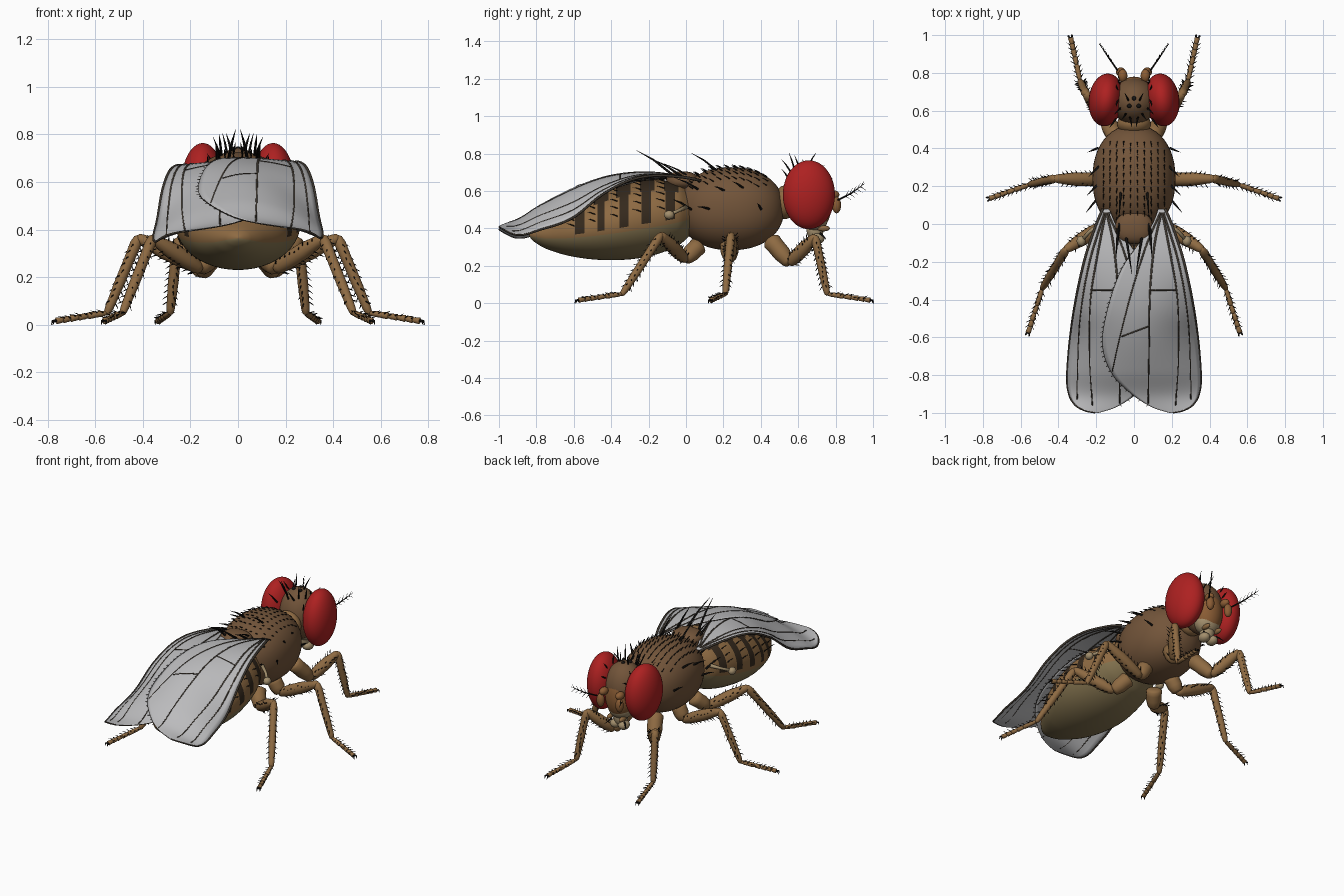
import bpy, bmesh, math, random
from mathutils import Vector as V

if "Cube" in bpy.data.objects:
    bpy.data.objects.remove(bpy.data.objects["Cube"])

random.seed(4)

def mat(name, c):
    m = bpy.data.materials.new(name)
    m.diffuse_color = (*c, 1)
    m.use_nodes = True
    m.node_tree.nodes["Principled BSDF"].inputs["Base Color"].default_value = m.diffuse_color
    return m

BROWN = mat("thorax brown", (.17, .09, .042))
TAN = mat("leg tan", (.27, .145, .055))
PALE = mat("pale tan", (.36, .27, .15))
FACE = mat("face orange", (.26, .11, .035))
BELLY = mat("belly olive", (.22, .165, .075))
BAND = mat("band dark", (.035, .022, .012))
RED = mat("eye red", (.42, .015, .015))
BLACK = mat("bristle black", (.008, .007, .006))
VEIN = mat("vein", (.05, .04, .03))
WING = mat("wing grey", (.5, .5, .51))

def finish(name, bm, *mats):
    bmesh.ops.recalc_face_normals(bm, faces=bm.faces)
    me = bpy.data.meshes.new(name)
    bm.to_mesh(me)
    bm.free()
    for m in mats:
        me.materials.append(m)
    for p in me.polygons:
        p.use_smooth = True
    ob = bpy.data.objects.new(name, me)
    bpy.context.collection.objects.link(ob)
    return ob

def ellipsoid(name, c, r, m, e=1.0, rot=(0, 0, 0), seg=32):
    bm = bmesh.new()
    bmesh.ops.create_uvsphere(bm, u_segments=seg, v_segments=seg // 2, radius=1)
    for v in bm.verts:
        v.co = V([math.copysign(abs(k) ** e, k) * s for k, s in zip(v.co, r)])
    ob = finish(name, bm, m)
    ob.location, ob.rotation_euler = c, rot
    return ob

def tube(bm, pts, radii, n=8):
    pts = [V(p) for p in pts]
    d = pts[-1] - pts[0]
    k = min(range(3), key=lambda i: abs(d[i]))
    ref = V([float(i == k) for i in range(3)])
    rings = []
    for i, p in enumerate(pts):
        t = (pts[min(i + 1, len(pts) - 1)] - pts[max(i - 1, 0)]).normalized()
        u = t.cross(ref).normalized()
        w = t.cross(u)
        rings.append([bm.verts.new(p + radii[i] * (math.cos(a) * u + math.sin(a) * w))
                      for a in (2 * math.pi * j / n for j in range(n))])
    for a, b in zip(rings, rings[1:]):
        for j in range(n):
            bm.faces.new((a[j], a[(j + 1) % n], b[(j + 1) % n], b[j]))
    bm.faces.new(rings[0][::-1])
    bm.faces.new(rings[-1])

def limb(bm, a, b, r0, rm, r1, n=12):
    a, b = V(a), V(b)
    tube(bm, [a.lerp(b, t) for t in (-.03, .0, .08, .3, .6, .93, 1, 1.03)],
         [r0 * .3, r0 * .75, r0, rm, rm, r1, r1 * .8, r1 * .3], n)

def bristle(bm, p, d, r=.004):
    p, d = V(p), V(d)
    tube(bm, [p - d * .1, p + d * .5 + V((0, 0, d.length * .05)), p + d], [r, r * .7, r * .1], 5)

def interp(table, t):
    # smooth interpolation through (t, value) pairs
    T = sorted(table)
    t = max(T[0][0], min(T[-1][0], t))
    i = next(k for k in range(len(T) - 1) if t <= T[k + 1][0])
    def slope(k):
        a, b = T[max(k - 1, 0)], T[min(k + 1, len(T) - 1)]
        return (b[1] - a[1]) / (b[0] - a[0])
    h = T[i + 1][0] - T[i][0]
    s = (t - T[i][0]) / h
    return ((2*s**3 - 3*s*s + 1) * T[i][1] + (s**3 - 2*s*s + s) * h * slope(i)
            + (3*s*s - 2*s**3) * T[i + 1][1] + (s**3 - s*s) * h * slope(i + 1))

# Thorax, scutellum, neck
TC, TR, E = (0, .24, .505), (.22, .285, .222), .92
ellipsoid("thorax", TC, TR, BROWN, E, seg=48)
ellipsoid("scutellum", (0, -.02, .655), (.1, .085, .05), BROWN, .85)
ellipsoid("neck", (0, .53, .54), (.09, .06, .09), TAN)

def thorax_top(x, y):
    q = 2 / E
    k = 1 - abs(x / TR[0]) ** q - abs((y - TC[1]) / TR[1]) ** q
    return TC[2] + TR[2] * max(k, 0) ** (1 / q)

# Abdomen with dark bands
ys = (.03, -.04, -.2, -.4, -.6, -.75, -.82, -.84)
zc, rz, rx = (list(zip(ys, v)) for v in (
    (.48, .475, .455, .42, .385, .365, .365, .365),
    (.11, .165, .205, .19, .137, .073, .03, .004),
    (.13, .2, .25, .26, .205, .11, .045, .005)))
def belly_point(y, a, k=1.0):
    return V((k * interp(rx, y) * math.cos(a), y, interp(zc, y) + k * interp(rz, y) * math.sin(a)))
bm = bmesh.new()
N, M = 48, 88
rings = [[bm.verts.new(belly_point(.03 - .87 * i / M, 2 * math.pi * j / N)) for j in range(N)] for i in range(M + 1)]
for i in range(M):
    y = .03 - .87 * (i + .5) / M
    for j in range(N):
        f = bm.faces.new((rings[i][j], rings[i][(j + 1) % N], rings[i + 1][(j + 1) % N], rings[i + 1][j]))
        up = math.sin(2 * math.pi * (j + .5) / N)
        dark = any(abs(y - b) < (.024 if up < .7 else .04) for b in (-.08, -.21, -.335, -.455, -.565))
        f.material_index = 1 if up < -.25 else (2 if dark and up > -.15 else 0)
bm.faces.new(rings[0])
bm.faces.new(rings[-1])
finish("abdomen", bm, TAN, BELLY, BAND)
bm = bmesh.new()
for y in (-.12, -.245, -.37, -.49, -.6):
    for k in range(13):
        a = math.radians(12 + 13 * k)
        bristle(bm, belly_point(y, a), (.012 * math.cos(a), -.04, .012), .0035)
finish("abdomen_bristles", bm, BLACK)

# Head
ellipsoid("head", (0, .65, .575), (.125, .122, .168), BROWN)
ellipsoid("face", (0, .69, .535), (.1, .09, .15), FACE)
ellipsoid("lower_face", (0, .69, .46), (.085, .07, .08), PALE)
ellipsoid("mouth", (0, .69, .39), (.045, .045, .06), PALE)
for i, (x, y) in enumerate(((0, .665), (-.025, .625), (.025, .625))):
    ellipsoid(f"ocellus_{i}", (x, y, .74), (.012, .012, .01), BLACK, seg=12)
for s, side in ((1, "right"), (-1, "left")):
    ellipsoid(f"eye_{side}", (s * .148, .657, .58), (.092, .14, .184), RED, rot=(0, 0, s * .12), seg=48)
    ellipsoid(f"mouth_lobe_{side}", (s * .03, .7, .345), (.034, .04, .03), PALE, seg=20)
    ellipsoid(f"palp_{side}", (s * .045, .735, .4), (.015, .035, .016), TAN, seg=16)
    ellipsoid(f"antenna_base_{side}", (s * .06, .785, .58), (.025, .035, .025), FACE, seg=20)
    ellipsoid(f"antenna_{side}", (s * .07, .805, .525), (.026, .024, .045), FACE, seg=20)
    # Feathery arista
    bm = bmesh.new()
    a, b = V((s * .085, .81, .55)), V((s * .185, .955, .64))
    tube(bm, [a, a.lerp(b, .5) - V((0, 0, .008)), b], [.005, .004, .001], 6)
    for k in range(5):
        p = a.lerp(b, .3 + .14 * k) - V((0, 0, .006))
        bristle(bm, p, (s * .005, .02, .035), .002)
        bristle(bm, p, (s * .01, .03, -.02), .002)
    finish(f"arista_{side}", bm, BLACK)
    # Haltere
    bm = bmesh.new()
    tube(bm, [(s * .18, .0, .515), (s * .235, -.04, .495), (s * .275, -.085, .475)], [.013, .009, .011])
    finish(f"haltere_stalk_{side}", bm, PALE)
    ellipsoid(f"haltere_knob_{side}", (s * .28, -.09, .472), (.024, .028, .024), PALE, seg=16)

# Head and thorax bristles
bm = bmesh.new()
for s in (1, -1):
    for x, y, z, dx, dy, dz in ((.03, .655, .735, .02, .04, .07), (.045, .58, .715, .02, -.03, .09),
                                (.075, .61, .71, .03, -.03, .08), (.02, .56, .7, -.01, -.05, .07),
                                (.085, .66, .7, .01, -.04, .07), (.085, .7, .68, .01, .04, .06),
                                (.08, .735, .64, 0, .05, .03), (.1, .55, .66, .03, -.04, .06),
                                (.05, .72, .37, .03, .03, -.03)):
        bristle(bm, (s * x, y, z), (s * dx, dy, dz), .006)
    for x, y, dx, dy, dz in ((.07, .16, .01, -.13, .09), (.075, .04, .01, -.16, .09), (.15, .06, .03, -.12, .06),
                             (.17, .02, .04, -.09, .05), (.19, .3, .05, -.05, .03), (.195, .4, .05, -.02, .03),
                             (.2, .2, .05, -.05, .02), (.205, .12, .05, -.06, .01)):
        bristle(bm, (s * x, y, thorax_top(x, y)), (s * dx, dy, dz), .007)
    bristle(bm, (s * .04, -.08, .69), (-s * .03, -.19, .13), .008)
    bristle(bm, (s * .085, -.03, .68), (s * .01, -.15, .09), .008)
    for x in (.018, .054, .09, .126, .16):
        for k in range(11):
            y = .03 + .04 * k + random.uniform(-.006, .006)
            if (x / .22) ** 2 + ((y - .24) / .28) ** 2 < .88:
                bristle(bm, (s * x, y, thorax_top(x, y)), (s * .004, -.028, .016), .0035)
finish("body_bristles", bm, BLACK)

# Legs: body joint, coxa end, knee, ankle, toe
LEGS = {
    "front": ((.09, .45, .34), (.15, .555, .215), (.255, .69, .355), (.285, .755, .05), (.335, .985, .016)),
    "middle": ((.1, .23, .32), (.15, .235, .235), (.42, .24, .365), (.55, .21, .05), (.765, .135, .016)),
    "hind": ((.1, .07, .31), (.16, -.005, .235), (.36, -.135, .365), (.485, -.34, .05), (.56, -.575, .016)),
}
for s, side in ((1, "right"), (-1, "left")):
    for name, joints in LEGS.items():
        a, b, c, d, e = (V((s * x, y, z)) for x, y, z in joints)
        bm, hb = bmesh.new(), bmesh.new()
        limb(bm, a, b, .05, .047, .036)
        limb(bm, b, c, .03, .036, .024)
        limb(bm, c, d, .024, .022, .018)
        cuts = (0, .38, .56, .72, .86, 1)
        for t0, t1 in zip(cuts, cuts[1:]):
            limb(bm, d.lerp(e, t0), d.lerp(e, t1), .010, .013, .015, 10)
        # Spines and claws
        for p, q, r, n in ((b, c, .034, 9), (c, d, .021, 10), (d, e, .012, 8)):
            t = (q - p).normalized()
            w = t.cross(V((0, 0, 1))).normalized()
            u = w.cross(t)
            for k in range(n):
                for j in range(3 if r > .015 else 2):
                    g = 2.1 * j + random.uniform(-.3, .3) + (.4 if r > .015 else .5)
                    o = math.cos(g) * w + math.sin(g) * u
                    pos = p.lerp(q, .1 + .85 * k / n)
                    if pos.z > .03 or o.z > 0:
                        bristle(hb, pos + o * r * .95, o * .018 + t * .016, .003)
        f = (e - d).normalized()
        for k in (-1, 1):
            w = f.cross(V((0, 0, 1))) * .01 * k
            tube(hb, [e + w * .5, e + f * .012 + w + V((0, 0, .002)), e + f * .018 + w - V((0, 0, .014))],
                 [.006, .005, .001], 6)
        finish(f"{name}_leg_{side}", bm, TAN)
        finish(f"{name}_leg_spines_{side}", hb, BLACK)

# Wings: outline, height and sideways droop along y
OUT = [(.08, .165), (0, .2), (-.2, .265), (-.5, .325), (-.8, .355), (-.9, .345), (-.96, .31), (-.99, .255), (-1, .2)]
INN = [(.08, .13), (0, .1), (-.1, .03), (-.25, -.07), (-.5, -.15), (-.66, -.163), (-.8, -.11), (-.9, -.01), (-.97, .1), (-1, .195)]
TOP = [(.08, .655), (0, .675), (-.2, .7), (-.4, .683), (-.57, .63), (-.78, .525), (-.9, .45), (-1, .42)]
DROP = [(.08, 0), (-.25, .04), (-.45, .1), (-.6, .15), (-.78, .115), (-.91, .075), (-1, .03)]
def wing_point(s, x, y):
    z = interp(TOP, y) - interp(DROP, y) * (abs(x) / .33) ** 2
    return V((s * x, y, z - (.014 if s < 0 else 0)))

VEINS = (((.06, .155), (-.2, .235), (-.5, .285), (-.85, .3), (-.93, .3)),
         ((.06, .15), (-.2, .2), (-.4, .23), (-.7, .235), (-.96, .22)),
         ((.06, .145), (-.1, .11), (-.35, .085), (-.6, .08), (-.95, .075)),
         ((.06, .14), (-.1, .07), (-.35, -.01), (-.6, -.075), (-.78, -.115)))
CROSS = (((.09, -.35), (.222, -.35)), ((-.065, -.595), (.08, -.54)))
for s, side in ((1, "right"), (-1, "left")):
    bm = bmesh.new()
    rows = []
    for i in range(49):
        y = .08 - 1.08 * math.sin(i / 48 * math.pi / 2)
        lo, hi = interp(INN, y), interp(OUT, y)
        rows.append([bm.verts.new(wing_point(s, lo + (hi - lo) * j / 20, y)) for j in range(21)])
    for a, b in zip(rows, rows[1:]):
        for j in range(20):
            bm.faces.new((a[j], a[j + 1], b[j + 1], b[j]))
    ob = finish(f"wing_{side}", bm, WING)
    th = ob.modifiers.new("thickness", 'SOLIDIFY')
    th.thickness, th.offset = .005, 0
    bm = bmesh.new()
    for v in VEINS:
        y1 = v[-1][0]
        pts = [.06 + (y1 - .06) * i / 24 for i in range(25)]
        tube(bm, [wing_point(s, interp(v, y), y) for y in pts], [.0065 - .0001 * i for i in range(25)], 6)
    for p, q in CROSS:
        tube(bm, [wing_point(s, *V(p).lerp(V(q), i / 5)) for i in range(6)], [.005] * 6, 6)
    rim = [.08 - 1.079 * math.sin(i / 40 * math.pi / 2) for i in range(41)]
    tube(bm, [wing_point(s, interp(OUT, y), y) for y in rim], [.008 - .0001 * i for i in range(41)], 6)
    tube(bm, [wing_point(s, interp(INN, y), y) for y in rim], [.0025] * 41, 5)
    # Tiny edge hairs
    for k in range(34):
        y = -.1 - .026 * k
        bristle(bm, wing_point(s, interp(INN, y), y), (-s * .014, -.008, 0), .002)
    finish(f"wing_veins_{side}", bm, VEIN)
